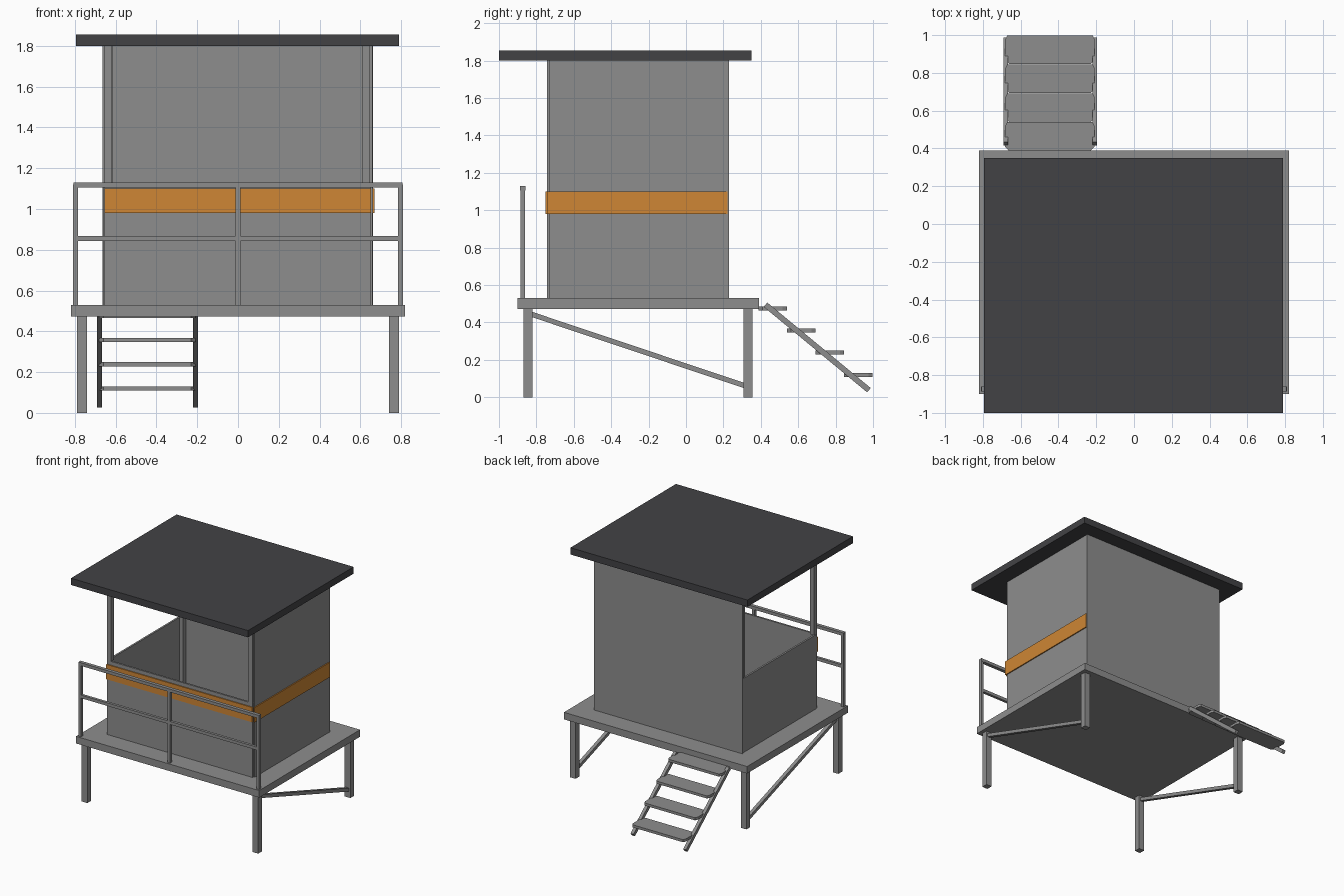
import bpy, math
from mathutils import Matrix, Vector

if "Cube" in bpy.data.objects:
    bpy.data.objects.remove(bpy.data.objects["Cube"])


def material(name, rgb):
    m = bpy.data.materials.new(name)
    m.diffuse_color = (*rgb, 1)
    m.use_nodes = True
    m.node_tree.nodes["Principled BSDF"].inputs["Base Color"].default_value = m.diffuse_color
    return m


GREY = material("weathered grey", (0.27, 0.27, 0.27))
DARK = material("dark roof", (0.055, 0.055, 0.06))
ORANGE = material("orange stripe", (0.62, 0.24, 0.035))


def mesh(name, verts, faces, mat):
    me = bpy.data.meshes.new(name)
    me.from_pydata(verts, [], faces)
    me.materials.append(mat)
    ob = bpy.data.objects.new(name, me)
    bpy.context.collection.objects.link(ob)
    return ob


def prism(name, outline, z0, z1, mat=GREY):
    n = len(outline)
    verts = [(x, y, z0) for x, y in outline] + [(x, y, z1) for x, y in outline]
    faces = [tuple(reversed(range(n))), tuple(range(n, 2 * n))]
    faces += [(i, (i + 1) % n, n + (i + 1) % n, n + i) for i in range(n)]
    return mesh(name, verts, faces, mat)


def box(name, x0, x1, y0, y1, z0, z1, mat=GREY):
    return prism(name, [(x0, y0), (x1, y0), (x1, y1), (x0, y1)], z0, z1, mat)


def sloped_beam(name, x0, x1, a, b, thick):
    # beam lying in the y-z plane from point a to point b
    a, b = Vector(a), Vector(b)
    d = b - a
    ob = box(name, x0, x1, 0, d.length, -thick / 2, thick / 2)
    ob.data.transform(Matrix.Translation((0, a.x, a.y)) @
                      Matrix.Rotation(math.atan2(d.y, d.x), 4, 'X'))
    return ob


# platform and roof
box("deck", -0.82, 0.82, -0.9, 0.39, 0.473, 0.53)
box("roof", -0.795, 0.79, -1.0, 0.35, 1.8, 1.855, DARK)

# legs and diagonal braces
for side, s in (("left", -1), ("right", 1)):
    xa, xb = sorted((s * 0.74, s * 0.79))
    box(side + "_front_leg", xa, xb, -0.87, -0.82, 0, 0.473)
    box(side + "_back_leg", xa, xb, 0.308, 0.356, 0, 0.473)
    sloped_beam(side + "_brace", s * 0.765 - 0.014, s * 0.765 + 0.014,
                (-0.83, 0.445), (0.32, 0.06), 0.027)

# cabin walls: back and right full height, front and left waist high
T = 0.015
box("back_wall", -0.665, 0.662, 0.215, 0.23, 0.53, 1.8)
box("right_wall", 0.645, 0.66, -0.73, 0.215, 0.53, 1.8)
box("front_wall", -0.655, 0.65, -0.742, -0.727, 0.53, 1.13)
box("left_wall", -0.66, -0.645, -0.727, 0.215, 0.53, 1.13)

# corner posts
for name, x, y in (("front_left_post", -0.655, -0.742), ("front_right_post", 0.61, -0.742),
                   ("back_left_post", -0.652, 0.175), ("back_right_post", 0.61, 0.175)):
    z0 = 1.13 if name.startswith("front") else 0.53
    box(name, x, x + 0.038, y, y + 0.038, z0, 1.8)

# painted stripes
box("front_stripe", -0.655, 0.652, -0.75, -0.742, 0.98, 1.1, ORANGE)
box("right_stripe", 0.66, 0.669, -0.742, 0.222, 0.98, 1.1, ORANGE)

# front railing
for name, x in (("left", -0.797), ("middle", 0), ("right", 0.797)):
    box(name + "_rail_post", x - 0.012, x + 0.012, -0.886, -0.86, 0.53, 1.12)
box("top_rail", -0.808, 0.808, -0.887, -0.859, 1.105, 1.13)
box("middle_rail", -0.797, 0.797, -0.884, -0.862, 0.842, 0.867)

# stairs: two stringers and four treads with clipped corners
for name, x in (("left", -0.692), ("right", -0.221)):
    sloped_beam(name + "_stringer", x, x + 0.026, (0.425, 0.495), (0.978, 0.038), 0.03)
for i in range(4):
    y = 0.387 + 0.153 * i
    z = 0.465 - 0.1185 * i
    c = 0.022
    x0, x1, y1 = -0.682, -0.208, y + 0.152
    prism("stair_tread_%d" % (i + 1),
          [(x0 + c, y), (x1 - c, y), (x1, y + c), (x1, y1 - c), (x1 - c / 2, y1),
           (x0 + c / 2, y1), (x0, y1 - c), (x0, y + c)], z, z + 0.021)
